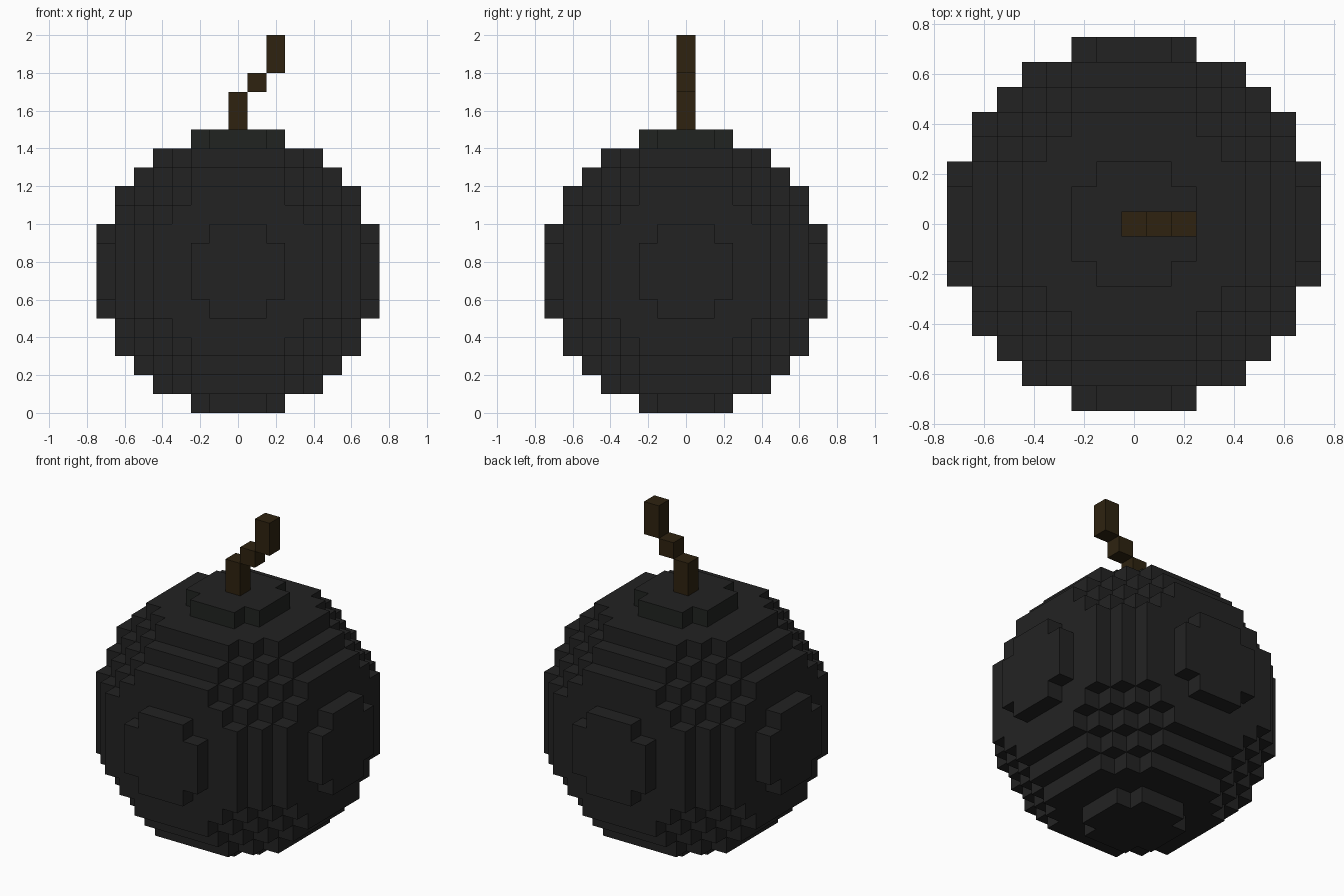
import bpy
import bmesh
from mathutils import Vector

cube = bpy.data.objects.get("Cube")
if cube:
    bpy.data.objects.remove(cube, do_unlink=True)

S = 0.1          # block size
R = 7            # blocks from the centre block to the rim
CENTRE_Z = 0.75  # ball centre height


def make_material(name, rgb):
    mat = bpy.data.materials.new(name)
    mat.use_nodes = True
    colour = (*rgb, 1.0)
    mat.diffuse_color = colour
    bsdf = next(n for n in mat.node_tree.nodes if n.type == 'BSDF_PRINCIPLED')
    bsdf.inputs["Base Color"].default_value = colour
    bsdf.inputs["Roughness"].default_value = 0.9
    return mat


charcoal = make_material("charcoal", (0.0165, 0.0165, 0.0165))
cap_green = make_material("greenish charcoal", (0.0150, 0.0175, 0.0150))
fuse_brown = make_material("dark brown", (0.0275, 0.0165, 0.0050))


def finish(bm, name, materials):
    mesh = bpy.data.meshes.new(name)
    bm.to_mesh(mesh)
    bm.free()
    for mat in materials:
        mesh.materials.append(mat)
    obj = bpy.data.objects.new(name, mesh)
    bpy.context.collection.objects.link(obj)
    return obj


def inside(c):
    return c.length_squared <= (R + 0.5) ** 2


# Blocky ball: keep only the outer faces of every block inside the radius
bm = bmesh.new()
axes = [Vector(a) for a in ((1, 0, 0), (0, 1, 0), (0, 0, 1))]
span = range(-R, R + 1)
for x in span:
    for y in span:
        for z in span:
            cell = Vector((x, y, z))
            if not inside(cell):
                continue
            for i in range(3):
                for sign in (1, -1):
                    n = axes[i] * sign
                    if inside(cell + n):
                        continue
                    u = axes[(i + 1) % 3] * 0.5
                    v = axes[(i + 2) % 3] * 0.5 * sign
                    mid = cell + n * 0.5
                    corners = (mid - u - v, mid + u - v, mid + u + v, mid - u + v)
                    face = bm.faces.new([bm.verts.new(c * S + Vector((0, 0, CENTRE_Z)))
                                         for c in corners])
                    # Rim of the top cap has a faint green tint
                    face.material_index = 1 if z == R and i != 2 else 0
bmesh.ops.remove_doubles(bm, verts=bm.verts[:], dist=0.001)
finish(bm, "ball", [charcoal, cap_green])


# Stepped fuse: (x centre, bottom z, top z) of each block
for name, x, z0, z1 in (("fuse_lower", 0.0, 1.5, 1.7),
                        ("fuse_middle", 0.1, 1.7, 1.8),
                        ("fuse_upper", 0.2, 1.8, 2.0)):
    bm = bmesh.new()
    bmesh.ops.create_cube(bm, size=1.0)
    bmesh.ops.scale(bm, vec=(S, S, z1 - z0), verts=bm.verts[:])
    bmesh.ops.translate(bm, vec=(x, 0, (z0 + z1) / 2), verts=bm.verts[:])
    finish(bm, name, [fuse_brown])
